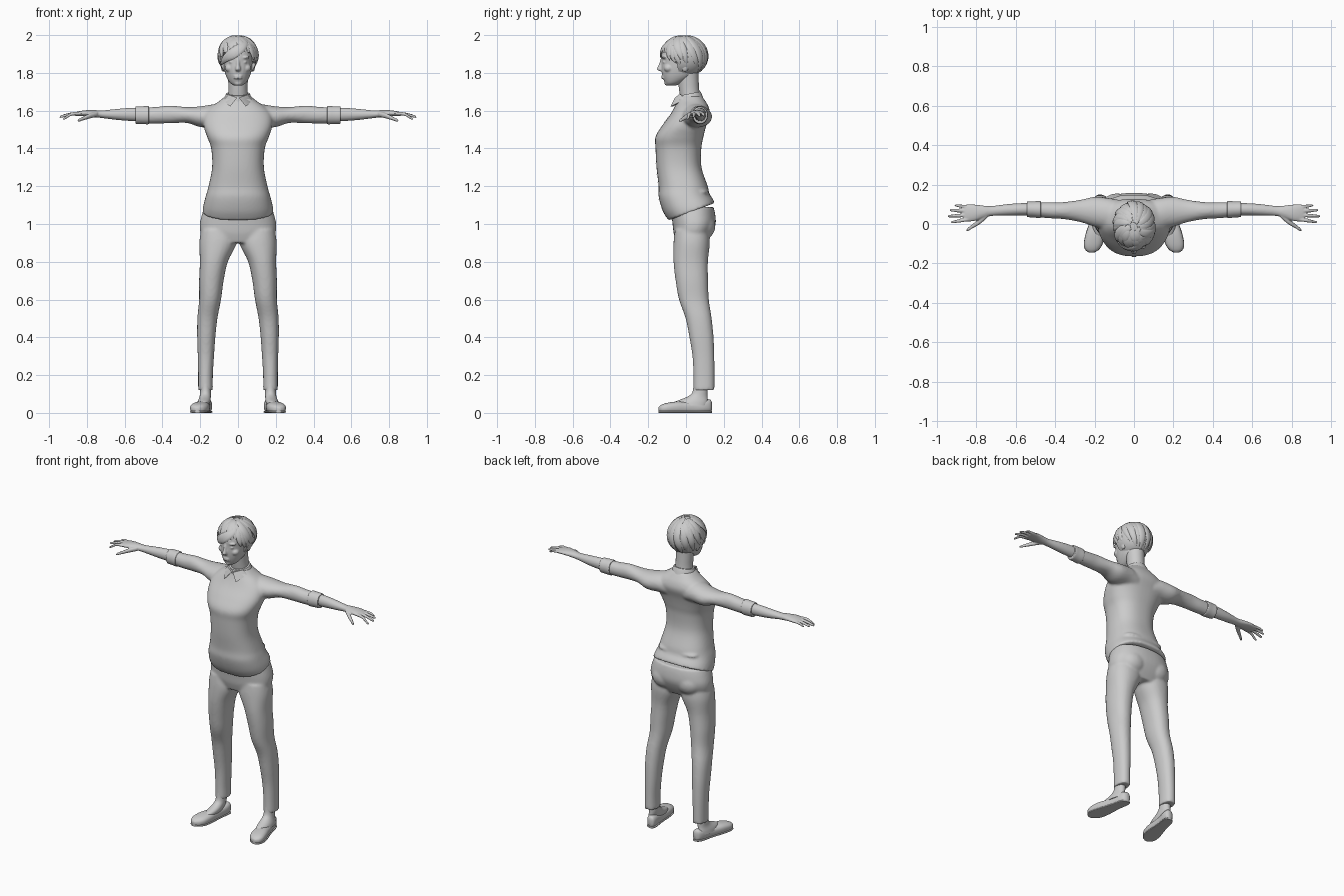
import bpy, bmesh, math, random
from mathutils import Vector, Matrix

random.seed(4)
if "Cube" in bpy.data.objects:
    bpy.data.objects.remove(bpy.data.objects["Cube"])

grey = bpy.data.materials.new("plain grey")
grey.use_nodes = True
COLOUR = (0.6, 0.6, 0.6, 1)
grey.diffuse_color = COLOUR
grey.node_tree.nodes["Principled BSDF"].inputs["Base Color"].default_value = COLOUR
SIDES = (1, -1)


def spline(rows, steps):
    """Smoothly interpolate between rows of numbers."""
    out = []
    for i in range(len(rows) - 1):
        a, b = rows[max(i - 1, 0)], rows[i]
        c, d = rows[i + 1], rows[min(i + 2, len(rows) - 1)]
        for s in range(steps):
            t = s / steps
            out.append([q + t * ((r - p) + t * ((2*p - 5*q + 4*r - w) + t * (3*q - p - 3*r + w))) / 2
                        for p, q, r, w in zip(a, b, c, d)])
    return out + [list(rows[-1])]


def skin(bm, rings):
    """Bridge rings of points and cap both ends."""
    rows = [[bm.verts.new(p) for p in ring] for ring in rings]
    n = len(rows[0])
    for low, high in zip(rows, rows[1:]):
        for i in range(n):
            j = (i + 1) % n
            bm.faces.new((low[i], low[j], high[j], high[i]))
    bm.faces.new(rows[0])
    bm.faces.new(rows[-1])


def loft(bm, axis, rows, side=1, power=2.0, n=32, steps=5):
    """Rows: place along axis, two centre coordinates, two radii, optional tilt."""
    rows = [tuple(r) + (0,) * (6 - len(r)) for r in rows]
    rings = []
    for t, a, b, ra, rb, tilt in spline(rows, steps):
        ring = []
        for k in range(n):
            c, s = math.cos(math.tau * k / n), math.sin(math.tau * k / n)
            u = math.copysign(abs(c) ** (2 / power), c) * ra
            v = math.copysign(abs(s) ** (2 / power), s) * rb
            w = t + tilt * v
            x, y, z = {"x": (w, a + u, b + v), "y": (a + u, w, b + v), "z": (a + u, b + v, w)}[axis]
            ring.append((x * side, y, z))
        rings.append(ring)
    skin(bm, rings)


def ball(bm, centre, size):
    matrix = Matrix.Translation(centre) @ Matrix.Diagonal((*size, 1))
    return bmesh.ops.create_uvsphere(bm, u_segments=40, v_segments=28, radius=1, matrix=matrix)["verts"]


def finish(name, bm, voxel=0, smooth=4):
    bmesh.ops.recalc_face_normals(bm, faces=bm.faces[:])
    for f in bm.faces:
        f.smooth = True
    mesh = bpy.data.meshes.new(name)
    bm.to_mesh(mesh)
    bm.free()
    mesh.materials.append(grey)
    obj = bpy.data.objects.new(name, mesh)
    bpy.context.collection.objects.link(obj)
    if voxel:
        fuse = obj.modifiers.new("fuse", "REMESH")
        fuse.mode, fuse.voxel_size, fuse.use_smooth_shade = "VOXEL", voxel, True
        relax = obj.modifiers.new("relax", "SMOOTH")
        relax.factor, relax.iterations = 0.5, smooth
    else:
        mesh.set_sharp_from_angle(angle=math.radians(50))
    return obj


# Shirt: torso with both sleeves fused
bm = bmesh.new()
loft(bm, "z", [(1.065, 0, .03, .188, .122, .38), (1.1, 0, .01, .183, .132, .25),
               (1.15, 0, -.01, .17, .134, .08), (1.2, 0, -.015, .156, .13),
               (1.3, 0, -.037, .137, .119), (1.4, 0, -.04, .142, .121),
               (1.46, 0, -.035, .163, .127), (1.52, 0, -.01, .182, .117),
               (1.58, 0, .022, .18, .105), (1.62, 0, .03, .145, .09),
               (1.65, 0, .028, .1, .075), (1.68, 0, .022, .064, .06)], power=2.4, n=48)
for side in SIDES:
    loft(bm, "x", [(.06, .05, 1.565, .07, .06), (.12, .05, 1.572, .08, .062),
                   (.2, .062, 1.568, .076, .055), (.27, .066, 1.577, .057, .042),
                   (.36, .068, 1.58, .043, .047), (.43, .07, 1.576, .041, .044),
                   (.5, .073, 1.575, .037, .043)], side)
    # soft cloth fold across each side of the lower back
    ball(bm, (side * .06, .075, 1.17), (.08, .045, .018))
shirt = finish("shirt", bm, .008, 5)

# Button placket laid over the shirt front
bm = bmesh.new()
bmesh.ops.create_grid(bm, x_segments=4, y_segments=60, size=1,
                      matrix=Matrix.Translation((0, -.3, 1.335)) @ Matrix.Rotation(math.pi / 2, 4, "X")
                      @ Matrix.Diagonal((.011, .305, 1, 1)))
placket = finish("button_placket", bm)
wrap = placket.modifiers.new("wrap", "SHRINKWRAP")
wrap.target, wrap.wrap_method, wrap.offset = shirt, "PROJECT", .003
wrap.use_project_y, wrap.use_project_z = True, False
wrap.use_positive_direction, wrap.use_negative_direction = True, False

# Collar band and pointed flaps
bm = bmesh.new()
loft(bm, "z", [(1.655, 0, .022, .075, .07, .15), (1.675, 0, .019, .069, .065, .18),
               (1.69, 0, .017, .062, .06, .2)])
for side in SIDES:
    corners = [(.004, -.053, 1.668), (.05, -.032, 1.685), (.078, -.012, 1.655), (.042, -.076, 1.622)]
    skin(bm, [[(x * side, y - d, z) for x, y, z in corners] for d in (-.006, .006)])
finish("collar", bm)

# Trousers: hips and legs fused
bm = bmesh.new()
loft(bm, "z", [(.9, 0, .03, .165, .08), (.95, 0, .037, .197, .102), (1.0, 0, .043, .202, .114),
               (1.05, 0, .039, .191, .116), (1.09, 0, .034, .178, .112)], power=2.3, n=48)
for side in SIDES:
    loft(bm, "z", [(.97, .105, .03, .09, .088), (.9, .106, .03, .099, .096), (.8, .128, .025, .074, .091),
                   (.7, .141, .031, .065, .086), (.6, .148, .042, .058, .079), (.5, .162, .067, .053, .069),
                   (.4, .168, .082, .048, .064), (.3, .17, .092, .043, .058), (.2, .172, .095, .039, .056),
                   (.12, .172, .095, .039, .056)], side, 2.2)
    ball(bm, (side * .085, .085, .99), (.085, .07, .075))
finish("trousers", bm, .008, 5)

FINGERS = {"little": (.088, .91, .094, 1.572, .008), "ring": (.067, .935, .07, 1.57, .009),
           "middle": (.046, .945, .04, 1.566, .009), "index": (.024, .928, .01, 1.556, .009)}
for side, label in zip(SIDES, ("left", "right")):
    # Rolled sleeve cuff
    bm = bmesh.new()
    loft(bm, "x", [(.472, .073, 1.576, .039, .045), (.478, .073, 1.576, .043, .048),
                   (.51, .074, 1.576, .041, .047), (.538, .075, 1.576, .04, .046),
                   (.543, .075, 1.576, .036, .042)], side)
    finish(label + "_cuff", bm)

    # Forearm, palm, fingers and thumb
    bm = bmesh.new()
    loft(bm, "x", [(.48, .075, 1.578, .032, .035), (.56, .075, 1.58, .031, .035), (.64, .072, 1.58, .029, .029),
                   (.72, .066, 1.581, .025, .02), (.76, .062, 1.584, .031, .019), (.81, .057, 1.586, .042, .016),
                   (.85, .056, 1.583, .043, .012), (.862, .056, 1.582, .038, .009)], side)
    for y, tip, tip_y, tip_z, r in FINGERS.values():
        loft(bm, "x", [(.83, y, 1.584, r, r), (.88, (y + tip_y) / 2, 1.582, r, r),
                       (tip - .01, tip_y, tip_z + .003, r * .8, r * .8),
                       (tip, tip_y, tip_z, r * .4, r * .4)], side, n=16)
    loft(bm, "x", [(.745, .045, 1.582, .015, .014), (.785, .012, 1.572, .015, .014),
                   (.82, -.012, 1.558, .011, .01), (.842, -.028, 1.549, .009, .008),
                   (.85, -.033, 1.546, .004, .004)], side, n=16)
    finish(label + "_arm", bm, .0045, 2)

    # Bare ankle and instep
    bm = bmesh.new()
    loft(bm, "z", [(.16, .172, .078, .03, .038), (.11, .172, .074, .029, .04), (.085, .174, .06, .03, .054),
                   (.06, .18, .03, .034, .085), (.04, .185, .02, .034, .09)], side)
    finish(label + "_ankle", bm)

    # Flat shoe, toes turned outward
    shape = [(.137, .035, .01, .02), (.128, .037, .024, .033), (.1, .036, .032, .036), (.05, .03, .034, .033),
             (0, .028, .04, .031), (-.05, .028, .047, .032), (-.1, .025, .047, .028),
             (-.13, .022, .034, .021), (-.145, .02, .012, .011)]
    bm = bmesh.new()
    loft(bm, "y", [(y, .165 + (.12 - y) * .19, z, rx, rz) for y, z, rx, rz in shape], side, 2.5)
    for v in bm.verts:
        v.co.z = max(v.co.z, 0.004)
    finish(label + "_shoe", bm)

    # Sole and heel pad
    bm = bmesh.new()
    loft(bm, "y", [(y, .165 + (.12 - y) * .19, .005, rx + .001, .005) for y, z, rx, rz in shape], side, 4)
    finish(label + "_sole", bm)

# Neck
bm = bmesh.new()
loft(bm, "z", [(1.62, 0, .03, .058, .052), (1.7, 0, .018, .051, .053),
               (1.76, 0, .012, .052, .055), (1.82, 0, .005, .055, .06)])
finish("neck", bm)

# Head with facial features fused
bm = bmesh.new()
loft(bm, "z", [(1.733, 0, -.078, .022, .024), (1.748, 0, -.065, .043, .047), (1.78, 0, -.043, .062, .081),
               (1.82, 0, -.032, .073, .098), (1.86, 0, -.025, .078, .105), (1.9, 0, -.02, .082, .11),
               (1.94, 0, -.015, .072, .097), (1.97, 0, -.012, .045, .06)], power=2.1)
loft(bm, "z", [(1.878, 0, -.125, .008, .008), (1.845, 0, -.132, .009, .012), (1.82, 0, -.137, .014, .017),
               (1.809, 0, -.131, .011, .009)], n=16)
for z in (1.783, 1.773):
    ball(bm, (0, -.119, z), (.024, .012, .006))
ball(bm, (0, -.098, 1.745), (.022, .016, .013))
for side in SIDES:
    ball(bm, (side * .034, -.114, 1.882), (.028, .015, .008))
    ball(bm, (side * .032, -.113, 1.857), (.015, .011, .008))
    ball(bm, (side * .043, -.092, 1.825), (.026, .025, .022))
    ball(bm, (side * .078, -.005, 1.835), (.012, .02, .03))
finish("head", bm, .0045, 2)

# Hair cap tucked into the head below the hairline
CENTRE, SIZE = Vector((0, -.012, 1.885)), Vector((.104, .121, .109))
bm = bmesh.new()
for v in ball(bm, CENTRE, SIZE):
    hairline = 1.788 + .115 * min(max((-v.co.y - .03) / .06, 0), 1)
    if v.co.z < hairline:
        v.co = CENTRE + (v.co - CENTRE) * .6
finish("hair_cap", bm)


def lock(bm, start, end, width, lift):
    """Flat tapered strand over the cap; ends are (turn from front, angle from crown) in degrees."""
    rings, steps = [], 12
    points = []
    for i in range(steps + 1):
        turn, drop = (math.radians(p + (q - p) * i / steps) for p, q in zip(start, end))
        d = Vector((math.sin(drop) * math.sin(turn), -math.sin(drop) * math.cos(turn), math.cos(drop)))
        points.append((CENTRE + d * SIZE * lift, d))
    for i, (p, d) in enumerate(points):
        along = points[min(i + 1, steps)][0] - points[max(i - 1, 0)][0]
        across = along.cross(d).normalized()
        w = width * (.12 + .88 * math.sin(math.pi * min(.15 + .85 * i / steps, 1)) ** .7)
        rings.append([p + across * w * math.cos(a) + d * w * .35 * math.sin(a)
                      for a in (math.tau * k / 10 for k in range(10))])
    skin(bm, rings)


# Short layered locks around the crown and nape
bm = bmesh.new()
for layer, reach in ((0, 1), (1, .72)):
    for k in range(18):
        turn = k * 20 + layer * 10 + random.uniform(-5, 5)
        drop = (100 - 34 * math.cos(math.radians(turn))) * reach + random.uniform(0, 10)
        lock(bm, (turn - 25, 8 + random.uniform(0, 15)), (turn + random.uniform(-6, 12), drop), .023,
             random.uniform(.99, 1.03))
finish("hair_locks", bm)

# Fringe swept across the forehead
bm = bmesh.new()
for k in range(6):
    lock(bm, (40 - 5 * k, 38 + 3 * k), (-22 - 9 * k, 98 + 3 * k), .021, 1.01)
for k in range(3):
    lock(bm, (40 + 6 * k, 38), (52 + 14 * k, 100 + 6 * k), .019, 1.01)
finish("hair_fringe", bm)
